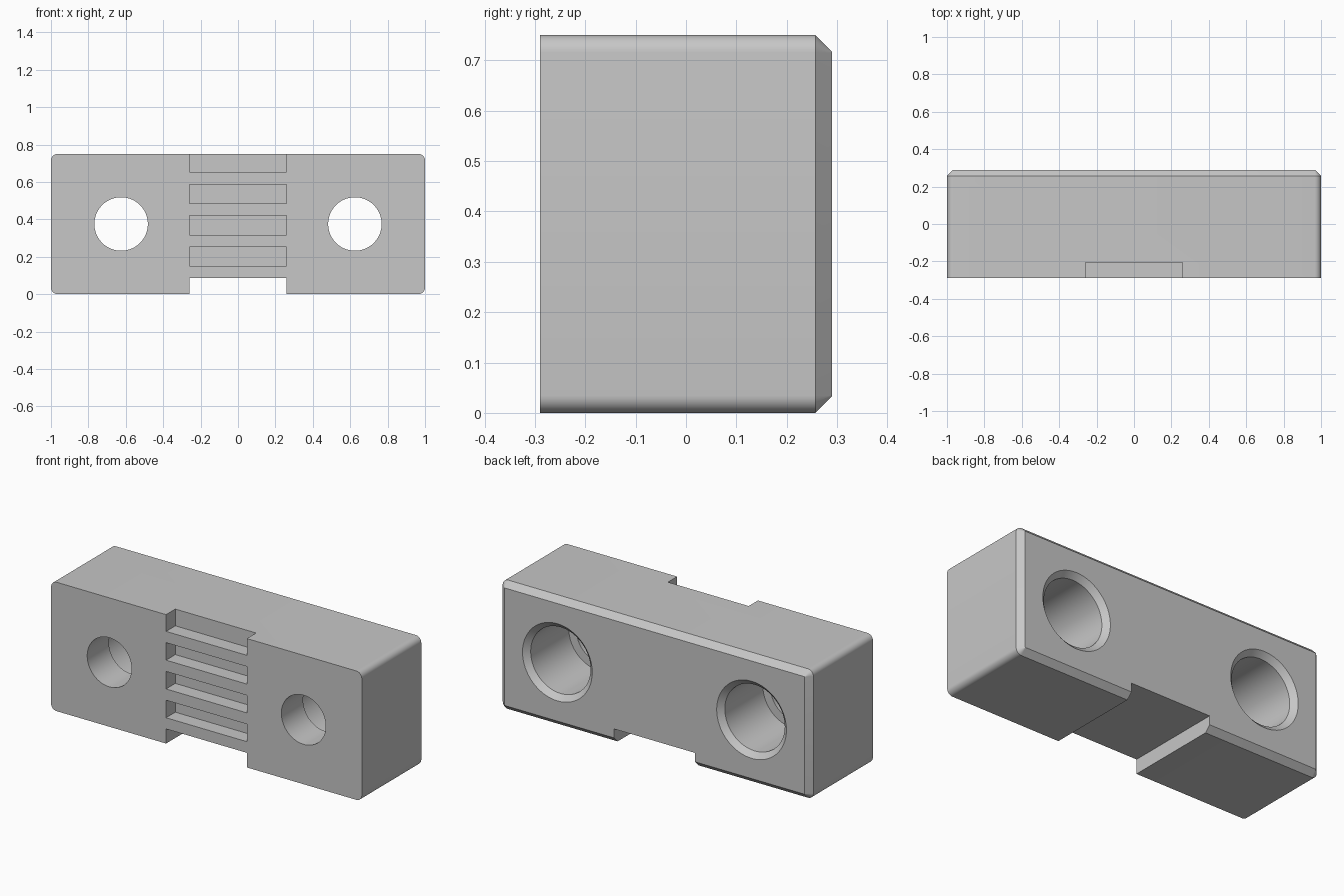
import bpy, bmesh, math

cube = bpy.data.objects.get("Cube")
if cube:
    bpy.data.objects.remove(cube, do_unlink=True)

HALF_DEPTH, HEIGHT = 0.29, 0.75
MID = HEIGHT / 2

grey = bpy.data.materials.new("plain_grey")
grey.use_nodes = True
grey.diffuse_color = (0.57, 0.57, 0.57, 1)
grey.node_tree.nodes["Principled BSDF"].inputs["Base Color"].default_value = grey.diffuse_color


def loft(name, rings, closed=False):
    """Skin a list of equal-length point rings and cap both ends."""
    bm = bmesh.new()
    loops = [[bm.verts.new(p) for p in ring] for ring in rings]
    n = len(loops[0])
    for a, b in zip(loops, loops[1:]):
        for i in range(n):
            j = (i + 1) % n
            bm.faces.new((a[i], a[j], b[j], b[i]))
    bm.faces.new(loops[0])
    bm.faces.new(loops[-1])
    bmesh.ops.recalc_face_normals(bm, faces=bm.faces)
    mesh = bpy.data.meshes.new(name)
    bm.to_mesh(mesh)
    bm.free()
    mesh.materials.append(grey)
    obj = bpy.data.objects.new(name, mesh)
    bpy.context.collection.objects.link(obj)
    return obj


def rounded_ring(y, inset, radius, steps=8):
    """Rounded rectangle of the block outline at depth y."""
    cx, cz = 1 - inset - radius, MID - inset - radius
    ring = []
    for k, (sx, sz) in enumerate([(1, 1), (-1, 1), (-1, -1), (1, -1)]):
        for s in range(steps + 1):
            a = (k + s / steps) * math.pi / 2
            ring.append((sx * cx + radius * math.cos(a), y,
                         MID + sz * cz + radius * math.sin(a)))
    return ring


def circle_ring(x, y, r, n=64):
    return [(x + r * math.cos(i * math.tau / n), y,
             MID + r * math.sin(i * math.tau / n)) for i in range(n)]


def box(name, y0, y1, z0, z1, w=0.26):
    return loft(name, [[(-w, y, z0), (w, y, z0), (w, y, z1), (-w, y, z1)]
                       for y in (y0, y1)])


# Block with rounded long edges and a chamfered back
block = loft("clamp_block", [rounded_ring(-HALF_DEPTH, 0, 0.035),
                             rounded_ring(0.257, 0, 0.035),
                             rounded_ring(HALF_DEPTH, 0.033, 0.002)])

# Stepped bolt holes: narrow front, wide bore, countersunk back rim
hole_profile = [(0.143, -0.4), (0.143, -0.09), (0.193, -0.09),
                (0.193, 0.26), (0.235, 0.3)]
cutters = [loft("bolt_hole_cutter", [circle_ring(x, y, r) for r, y in hole_profile])
           for x in (-0.625, 0.625)]

# Belt tooth slots across the front
for i in range(4):
    z = 0.15 + i * 0.1675
    cutters.append(box("tooth_slot_cutter", -0.4, -0.205, z, z + (0.2 if i == 3 else 0.102)))

# Notch through the underside
cutters.append(box("bottom_notch_cutter", -0.4, 0.4, -0.1, 0.085))

# Cut everything and bake the result
for cutter in cutters:
    cutter.hide_render = True
    mod = block.modifiers.new(cutter.name, "BOOLEAN")
    mod.operation, mod.solver, mod.object = "DIFFERENCE", "EXACT", cutter
bpy.ops.object.select_all(action="DESELECT")
block.select_set(True)
bpy.context.view_layer.objects.active = block
for mod in list(block.modifiers):
    bpy.ops.object.modifier_apply(modifier=mod.name)
for cutter in cutters:
    bpy.data.objects.remove(cutter, do_unlink=True)

bpy.ops.object.shade_smooth_by_angle(angle=math.radians(30))
